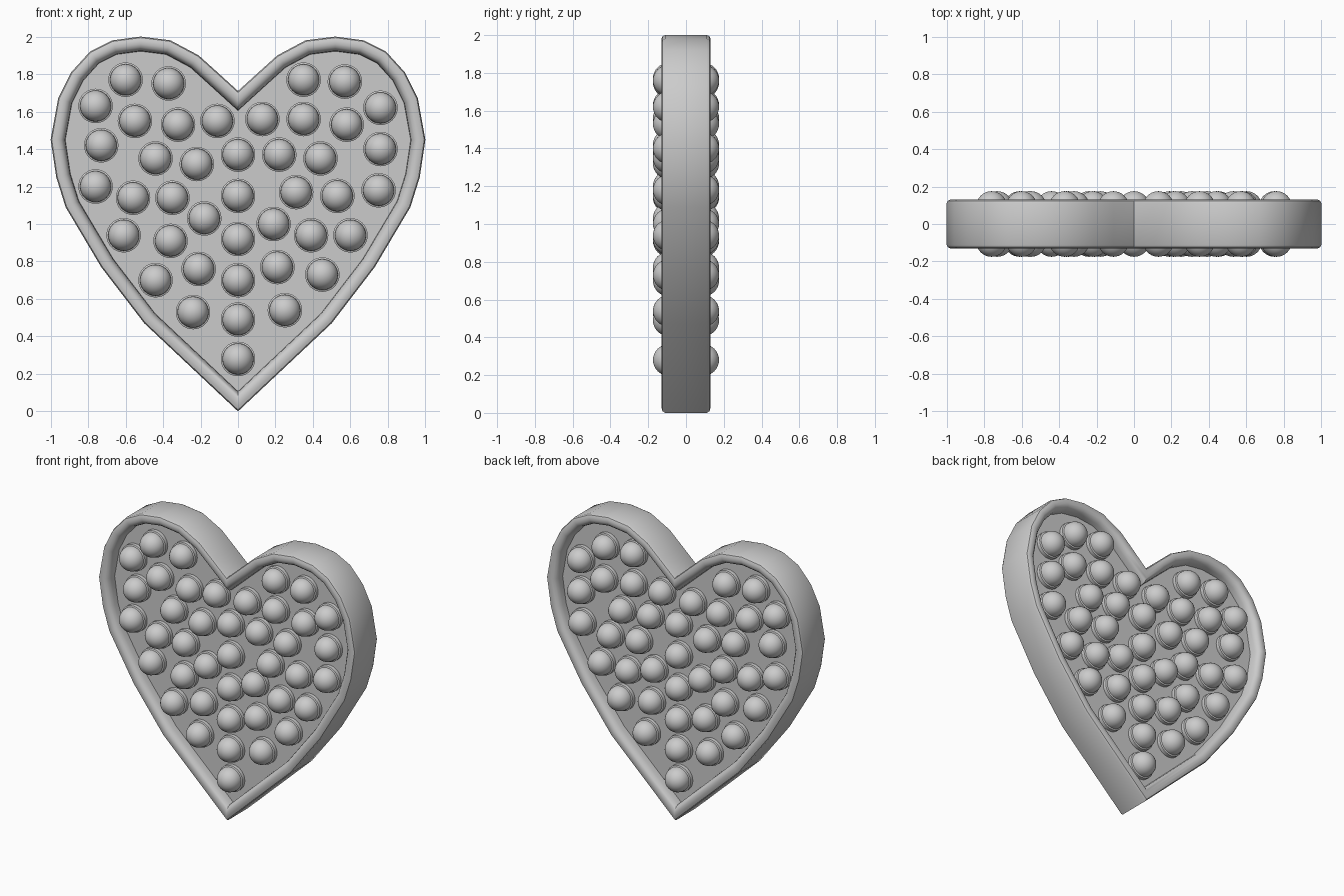
import bpy
import bmesh
import math
from mathutils import Vector

cube = bpy.data.objects.get("Cube")
if cube:
    bpy.data.objects.remove(cube, do_unlink=True)


def make_material(name, rgb):
    material = bpy.data.materials.new(name)
    material.use_nodes = True
    colour = (*rgb, 1.0)
    material.diffuse_color = colour
    material.node_tree.nodes["Principled BSDF"].inputs["Base Color"].default_value = colour
    return material


grey = make_material("plain grey", (0.6, 0.6, 0.6))


def finish_mesh(bm, name):
    """Turn a bmesh into grey mesh data."""
    bmesh.ops.recalc_face_normals(bm, faces=bm.faces)
    mesh = bpy.data.meshes.new(name)
    bm.to_mesh(mesh)
    bm.free()
    mesh.materials.append(grey)
    return mesh


def add_object(name, mesh, location=(0, 0, 0)):
    obj = bpy.data.objects.new(name, mesh)
    obj.location = location
    bpy.context.collection.objects.link(obj)
    return obj


def smooth(obj, degrees):
    bpy.ops.object.select_all(action="DESELECT")
    obj.select_set(True)
    bpy.context.view_layer.objects.active = obj
    bpy.ops.object.shade_smooth_by_angle(angle=math.radians(degrees))


def inset(points, distance):
    """Offset a clockwise closed outline inwards with mitred corners."""
    result = []
    for i, point in enumerate(points):
        before = (point - points[i - 1]).normalized()
        after = (points[(i + 1) % len(points)] - point).normalized()
        normal_a = Vector((before.y, -before.x))
        normal_b = Vector((after.y, -after.x))
        mitre = normal_a + normal_b
        result.append(point + mitre * (distance / (1 + normal_a.dot(normal_b))))
    return result


def add_ring(bm, outline, y):
    return [bm.verts.new((p.x, y, p.y)) for p in outline]


def bridge(bm, ring_a, ring_b):
    count = len(ring_a)
    for i in range(count):
        j = (i + 1) % count
        bm.faces.new((ring_a[i], ring_a[j], ring_b[j], ring_b[i]))


# Heart outline: right half from the notch to the tip, then mirrored
half = [(0, 1.71), (.11, 1.81), (.21, 1.9), (.36, 1.98), (.52, 2), (.67, 1.98),
        (.79, 1.92), (.89, 1.81), (.96, 1.67), (1, 1.45), (.97, 1.25),
        (.92, 1.09), (.73, .77), (.5, .47), (0, 0)]
heart = [Vector(p) for p in half]
heart += [Vector((-x, z)) for x, z in reversed(half[1:-1])]

# Rounded rim: cross-section as (inset, depth), mirrored front to back
rim_half = [(0, .11), (.006, .124), (.02, .13), (.04, .13), (.056, .124),
            (.068, .11), (.075, .09), (.078, .05)]
section = [(d, -y) for d, y in reversed(rim_half)] + rim_half
bm = bmesh.new()
rings = [add_ring(bm, inset(heart, d), y) for d, y in section]
for i, ring in enumerate(rings):
    bridge(bm, ring, rings[(i + 1) % len(rings)])
smooth(add_object("heart_rim", finish_mesh(bm, "heart_rim")), 40)

# Thin panel filling the rim
PANEL = 0.055
bm = bmesh.new()
panel_outline = inset(heart, 0.077)
front = add_ring(bm, panel_outline, -PANEL)
back = add_ring(bm, panel_outline, PANEL)
bridge(bm, front, back)
bm.faces.new(front)
bm.faces.new(back)
add_object("heart_panel", finish_mesh(bm, "heart_panel"))

# Popping bubble: a dome on a low collar, the same on both sides
DOME = 0.083
COLLAR = 0.092
CENTRE = 0.092
STEPS = 8
dome = [(DOME * math.sin(a), CENTRE + DOME * math.cos(a))
        for a in (math.pi / 2 * i / STEPS for i in range(STEPS + 1))]
profile = dome + [(DOME, CENTRE - .008), (COLLAR, CENTRE - .012), (COLLAR, 0)]
profile += [(r, -y) for r, y in reversed(profile[:-1])]
bm = bmesh.new()
verts = [bm.verts.new((r, y, 0)) for r, y in profile]
edges = [bm.edges.new(pair) for pair in zip(verts, verts[1:])]
bmesh.ops.spin(bm, geom=verts + edges, cent=(0, 0, 0), axis=(0, 1, 0),
               angle=math.tau, steps=32, use_merge=True)
bmesh.ops.remove_doubles(bm, verts=bm.verts, dist=1e-5)
bubble_mesh = finish_mesh(bm, "bubble")

# Scattered bubbles: rows of (x, z) in hundredths
bubbles = [
    (-60, 177), (-37, 175), (35, 177), (57, 176), (-76, 163), (76, 162),
    (-55, 155), (-32, 153), (-11, 155), (13, 156), (35, 156), (58, 153),
    (-73, 142), (-44, 135), (-22, 132), (0, 137), (22, 137), (44, 135), (76, 140),
    (-76, 120), (-56, 114), (-35, 114), (0, 115), (31, 117), (53, 115), (75, 118),
    (-18, 103), (19, 100), (-61, 94), (-36, 91), (0, 92), (39, 94), (60, 94),
    (-44, 70), (-21, 76), (0, 70), (21, 77), (45, 73),
    (-24, 53), (0, 49), (25, 54), (0, 28)]
for number, (x, z) in enumerate(bubbles):
    bubble = add_object(f"bubble_{number}", bubble_mesh, (x / 100, 0, z / 100))
    if number == 0:
        smooth(bubble, 40)
